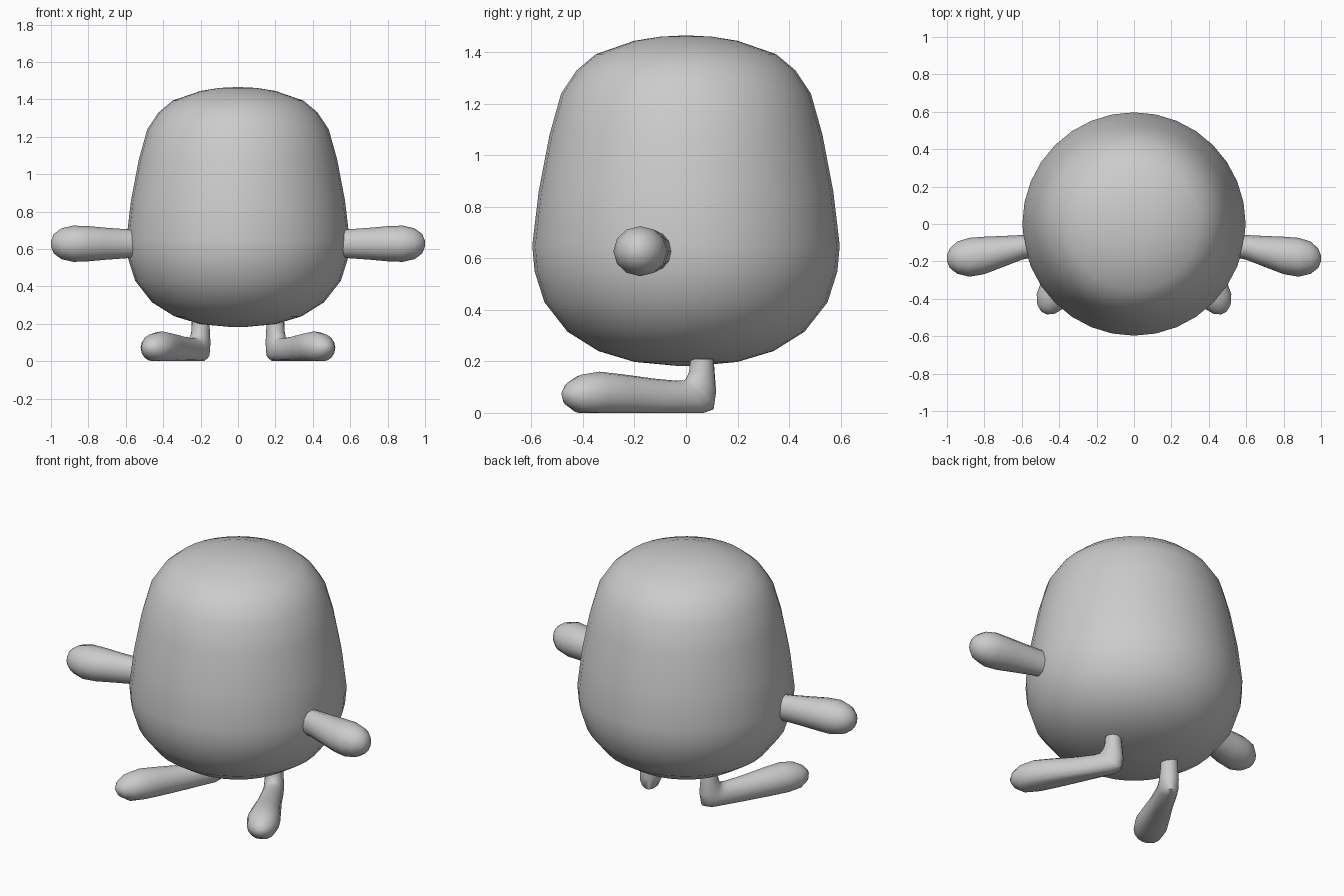
import bpy, bmesh, math
from mathutils import Vector

cube = bpy.data.objects.get("Cube")
if cube:
    bpy.data.objects.remove(cube, do_unlink=True)

GREY = (0.6, 0.6, 0.6, 1)
mat = bpy.data.materials.new("plain grey")
mat.use_nodes = True
mat.diffuse_color = GREY
mat.node_tree.nodes["Principled BSDF"].inputs["Base Color"].default_value = GREY


def loft(name, rings, sides, side=1, floor=None):
    """Skin elliptical rings (centre, half axis u, half axis v) and cap both ends."""
    bm = bmesh.new()
    loops = []
    for c, u, v in rings:
        loop = []
        for i in range(sides):
            a = math.tau * i / sides
            p = Vector(c) + Vector(u) * math.cos(a) + Vector(v) * math.sin(a)
            if floor is not None:
                p.z = max(p.z, floor)
            p.x *= side
            loop.append(bm.verts.new(p))
        loops.append(loop)
    for a, b in zip(loops, loops[1:]):
        for i in range(sides):
            j = (i + 1) % sides
            bm.faces.new((a[i], a[j], b[j], b[i]))
    bm.faces.new(loops[0])
    bm.faces.new(loops[-1])
    bmesh.ops.recalc_face_normals(bm, faces=bm.faces)
    mesh = bpy.data.meshes.new(name)
    bm.to_mesh(mesh)
    bm.free()
    mesh.materials.append(mat)
    obj = bpy.data.objects.new(name, mesh)
    bpy.context.collection.objects.link(obj)
    bpy.ops.object.select_all(action='DESELECT')
    obj.select_set(True)
    bpy.context.view_layer.objects.active = obj
    bpy.ops.object.shade_smooth_by_angle(angle=math.radians(55))


# Egg-shaped body: radius and height
profile = [(.03, .182), (.2, .198), (.34, .24), (.46, .315), (.55, .43), (.588, .55),
           (.597, .65), (.572, .86), (.53, 1.08), (.485, 1.24), (.425, 1.33),
           (.35, 1.393), (.2, 1.445), (.1, 1.461), (.02, 1.465)]
loft("body", [((0, 0, z), (r, 0, 0), (0, r, 0)) for r, z in profile], 32)

# Arms: x, y, half width, half height
arm = [(.5, -.11, .06, .07), (.6, -.125, .066, .078), (.7, -.147, .083, .085),
       (.8, -.168, .1, .094), (.88, -.178, .104, .097), (.945, -.18, .086, .082),
       (.985, -.183, .052, .052), (1.0, -.184, .015, .015)]

# Leg and foot: rear/lower point and front/upper point (distance, height), half width
foot = [(-.045, .21, .045, .21, .048), (-.05, .15, .05, .16, .05),
        (-.056, .08, .065, .133, .054), (-.045, .012, .08, .126, .056),
        (.0, -.01, .11, .125, .058), (.2, -.015, .2, .132, .066),
        (.35, -.015, .35, .15, .082), (.46, -.013, .45, .16, .092),
        (.54, -.002, .53, .148, .082), (.59, .03, .58, .12, .052),
        (.607, .06, .605, .09, .018)]
forward = Vector((.463, -.886, 0))
across = Vector((.886, .463, 0))
ankle = Vector((.2, .062, 0))

for label, side in (("left", 1), ("right", -1)):
    loft(label + "_arm", [((x, y, .628), (0, w, 0), (0, 0, h)) for x, y, w, h in arm], 12, side)
    rings = []
    for s0, z0, s1, z1, w in foot:
        low = ankle + forward * s0 + Vector((0, 0, z0))
        high = ankle + forward * s1 + Vector((0, 0, z1))
        rings.append(((low + high) / 2, across * w, (high - low) / 2))
    loft(label + "_leg_and_foot", rings, 16, side, floor=0)
